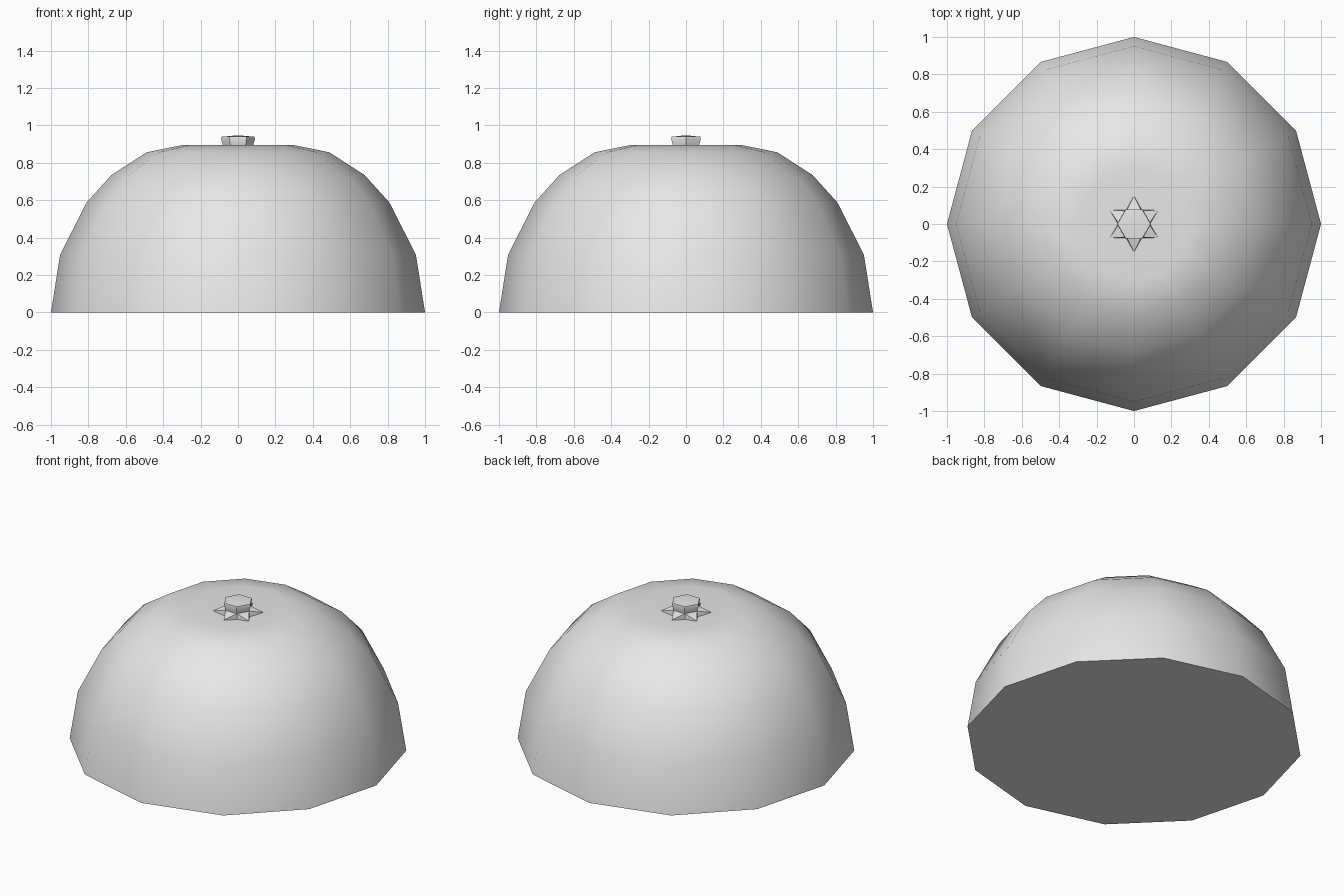
import bpy
import bmesh
from math import cos, sin, pi, radians
from mathutils import Vector

cube = bpy.data.objects.get("Cube")
if cube:
    bpy.data.objects.remove(cube, do_unlink=True)

grey = bpy.data.materials.new("light_grey")
grey.use_nodes = True
grey.diffuse_color = (0.8, 0.8, 0.8, 1)
grey.node_tree.nodes["Principled BSDF"].inputs["Base Color"].default_value = (0.8, 0.8, 0.8, 1)


def lathe(bm, profile, sides, tip_z):
    """Stack rings of (radius, height), close the base flat and the top to a point."""
    rings = []
    for r, z in profile:
        rings.append([bm.verts.new((r * cos(2 * pi * i / sides), r * sin(2 * pi * i / sides), z))
                      for i in range(sides)])
    bands = []
    for low, high in zip(rings, rings[1:]):
        bands.append([bm.faces.new((low[i], low[(i + 1) % sides], high[(i + 1) % sides], high[i]))
                      for i in range(sides)])
    bm.faces.new(rings[0][::-1])
    tip = bm.verts.new((0, 0, tip_z))
    for i in range(sides):
        bm.faces.new((rings[-1][i], rings[-1][(i + 1) % sides], tip))
    return bands


def finish(bm, name, angle):
    mesh = bpy.data.meshes.new(name)
    bm.to_mesh(mesh)
    bm.free()
    mesh.materials.append(grey)
    obj = bpy.data.objects.new(name, mesh)
    bpy.context.collection.objects.link(obj)
    bpy.ops.object.select_all(action='DESELECT')
    obj.select_set(True)
    bpy.context.view_layer.objects.active = obj
    bpy.ops.object.shade_smooth_by_angle(angle=radians(angle))
    return obj


# Twelve-sided dome with a flat base and a dimpled top
bm = bmesh.new()
lathe(bm, [(1, 0), (0.951, 0.309), (0.809, 0.588), (0.677, 0.734),
           (0.488, 0.856), (0.3, 0.894)], 12, 0.84)
finish(bm, "dome", 60)

# Six-sided stem, its lowest band pulled out into pointed spikes
bm = bmesh.new()
bands = lathe(bm, [(0.088, 0.835), (0.08, 0.89), (0.091, 0.928), (0.088, 0.939)], 6, 0.947)
poked = bmesh.ops.poke(bm, faces=bands[0])
for v in poked["verts"]:
    out = Vector((v.co.x, v.co.y, 0)).normalized() * 0.15
    v.co = (out.x, out.y, 0.869)
finish(bm, "stem", 50)
